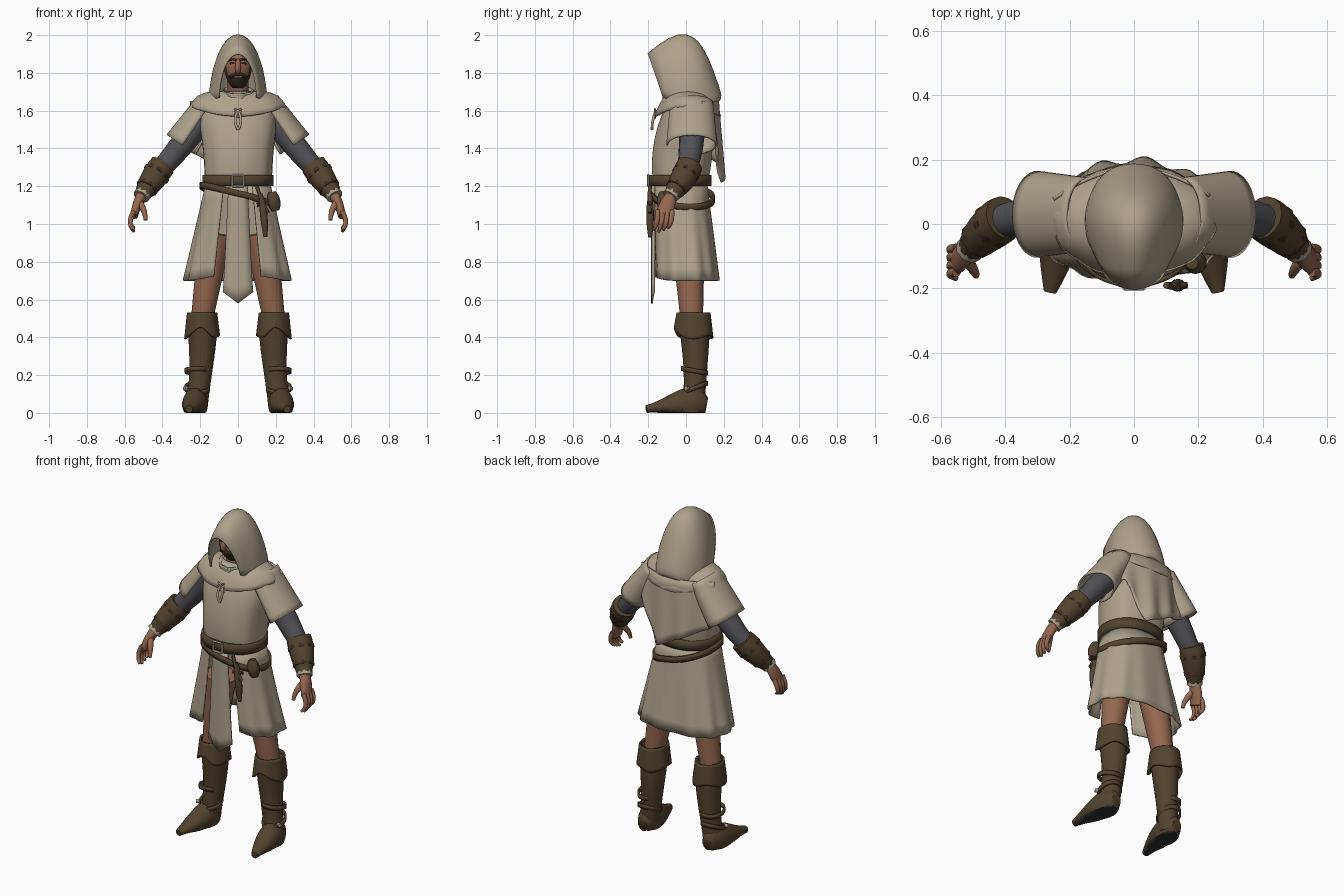
import bpy, bmesh
from math import sin, cos, pi, radians
from mathutils import Vector

SIDE, BACK, UP = Vector((1, 0, 0)), Vector((0, 1, 0)), Vector((0, 0, 1))

cube = bpy.data.objects.get("Cube")
if cube:
    bpy.data.objects.remove(cube)


def material(name, *rgb):
    mat = bpy.data.materials.new(name)
    mat.use_nodes = True
    mat.diffuse_color = (*rgb, 1)
    shader = next(node for node in mat.node_tree.nodes if node.type == 'BSDF_PRINCIPLED')
    shader.inputs["Base Color"].default_value = (*rgb, 1)
    return mat


cloth = material("cream cloth", .42, .36, .26)
leather = material("brown leather", .085, .056, .027)
skin = material("skin", .3, .135, .08)
grey = material("grey undershirt", .085, .085, .095)
hair = material("dark hair", .045, .026, .015)
metal = material("pale metal", .38, .35, .29)
sole = material("dark sole", .03, .03, .03)


def bend(controls, t):
    """Point at t on the smooth curve shaped by the controls (numbers or vectors)."""
    while len(controls) > 1:
        controls = [a + (b - a) * t for a, b in zip(controls, controls[1:])]
    return controls[0]


def squared(value, power):
    return abs(value) ** power * (1 if value >= 0 else -1)


def skin_rows(name, mats, rows, closed=True, caps=False, thick=0, mirror=False, rule=None):
    """Skin a grid of point rows, then shade and finish the object."""
    bm = bmesh.new()
    grid = [[bm.verts.new(point) for point in row] for row in rows]
    count = len(rows[0])
    for upper, lower in zip(grid, grid[1:]):
        for i in range(count if closed else count - 1):
            j = (i + 1) % count
            bm.faces.new((upper[i], upper[j], lower[j], lower[i]))
    if caps:
        bm.faces.new(grid[0])
        bm.faces.new(grid[-1])
    bmesh.ops.recalc_face_normals(bm, faces=bm.faces)
    bm.normal_update()
    if rule:
        for face in bm.faces:
            face.material_index = rule(face.calc_center_median(), face.normal)
    mesh = bpy.data.meshes.new(name)
    bm.to_mesh(mesh)
    bm.free()
    for mat in mats:
        mesh.materials.append(mat)
    part = bpy.data.objects.new(name, mesh)
    bpy.context.collection.objects.link(part)
    bpy.ops.object.select_all(action='DESELECT')
    part.select_set(True)
    bpy.context.view_layer.objects.active = part
    bpy.ops.object.shade_smooth_by_angle(angle=radians(50))
    if thick:
        solid = part.modifiers.new("Thickness", 'SOLIDIFY')
        solid.thickness, solid.offset = thick, 0
    if mirror:
        part.modifiers.new("Mirror", 'MIRROR')


def ovals(name, mats, heights, widths, depths, middles, x=0, steps=8, sides=40, power=1,
          gap=0, wave=lambda angle, t: (0, 1), **finish):
    """Stack of level ovals; wave gives lift and swell, gap leaves the front open."""
    rows = []
    for k in range(steps + 1):
        t, row = k / steps, []
        for i in range(sides):
            angle = gap + (2 * pi - 2 * gap) * i / (sides - 1 if gap else sides)
            lift, swell = wave(angle, t)
            row.append((x + bend(widths, t) * swell * squared(sin(angle), power),
                        bend(middles, t) - bend(depths, t) * swell * squared(cos(angle), power),
                        bend(heights, t) + lift))
        rows.append(row)
    skin_rows(name, mats, rows, closed=not gap, **finish)


def tube(name, mats, path, radii, across=None, steps=8, sides=14, hint=BACK, arc=None, **finish):
    """Oval tube along a curve; radii run along the hint, across runs sideways."""
    path, rows = [Vector(point) for point in path], []
    for k in range(steps + 1):
        t = k / steps
        along = bend([b - a for a, b in zip(path, path[1:])], t).normalized()
        first = (hint - along * along.dot(hint)).normalized()
        second = along.cross(first)
        start, end = arc or (0, 2 * pi)
        row = []
        for i in range(sides):
            angle = start + (end - start) * i / (sides - 1 if arc else sides)
            point = (bend(path, t) + first * bend(radii, t) * cos(angle)
                     + second * bend(across or radii, t) * sin(angle))
            point.z = max(point.z, 0)
            row.append(point)
        rows.append(row)
    skin_rows(name, mats, rows, closed=not arc, caps=not arc, **finish)


def bar(name, mat, start, end, radius, **finish):
    tube(name, [mat], [start, end], [radius], steps=1, sides=8, **finish)


# Tunic body
ovals("tunic_body", [cloth], (1.2, 1.7), (.17, .2, .14, .3, .1), (.14, .17, .16, .15, .08),
      (-.03, -.02, .02), steps=12, power=.85, caps=True,
      wave=lambda angle, t: (0, 1 + .015 * sin(9 * angle) * (1 - t)))

# Skirt, open at the front, with folds that grow toward the hem
ovals("skirt", [cloth], (1.2, .7), (.17, .28), (.14, .17), (-.03, 0), sides=72, power=.8, gap=.37,
      thick=.01, wave=lambda angle, t: (.03 * t * max(0, cos(angle)) ** 4, 1 + .03 * t * sin(11 * angle)))

# Hanging front panel with a pointed end
panel = []
for k in range(9):
    t = k / 8
    half = .05 + .03 * t
    panel.append([(s * half, -.18 + .01 * s * s, 1.2 - .62 * t + .06 * t ** 6 * abs(s))
                  for s in (-1, -.5, 0, .5, 1)])
skin_rows("front_panel", [cloth], panel, closed=False, thick=.01)

# Belts and buckle
ovals("waist_belt", [leather], (1.2, 1.26), [.18], [.158], [-.03], steps=2, power=.9, thick=.016)
ovals("hip_belt", [leather], (1.13, 1.165), [.196], [.166], [-.02], steps=1, power=.9, thick=.014,
      wave=lambda angle, t: (.015 * cos(angle) - .055 * sin(angle), 1))
for s in (-1, 1):
    edge, level = .03 * s, 1.23 + .03 * s
    bar("buckle_upright", metal, (edge, -.2, 1.2), (edge, -.2, 1.26), .006)
    bar("buckle_crossbar", metal, (-.03, -.2, level), (.03, -.2, level), .006)

# Hanging dagger and pouch on the left hip
tube("dagger_strap", [leather], [(.1, -.19, 1.2), (.13, -.2, 1.1), (.16, -.19, 1.06)], [.01])
tube("dagger_sheath", [leather], [(.12, -.19, 1.16), (.14, -.19, 1.05), (.145, -.19, .93)], (.01, .03, .01))
bar("dagger_guard", hair, (.1, -.19, 1.1), (.165, -.19, 1.11), .01)
tube("belt_pouch", [leather], [(.18, -.12, 1.17), (.2, -.12, 1.07)], (.02, .05, .02))

# Shoulder mantle dipping at front and back, and the neck collar
ovals("shoulder_mantle", [cloth], (1.7, 1.7, 1.62), (.1, .22, .25), (.08, .14, .17), [.01], thick=.01,
      wave=lambda angle, t: (-.05 * t * cos(angle) ** 2, 1 + .015 * t * sin(10 * angle)))
ovals("neck_collar", [cloth], (1.63, 1.71), (.1, .07, .08), (.1, .08, .09), [-.03], thick=.01,
      wave=lambda angle, t: (-.02 * t * cos(angle), 1 + .06 * t * sin(8 * angle)))

# Chest lacing
for s in (-1, 1):
    tube("chest_lace", [cloth], [(0, -.16, 1.6), (.03 * s, -.18, 1.55), (0, -.18, 1.5)], [.007])
    for level in (1.57, 1.6):
        bar("cross_lace", cloth, (-.02, -.165, level - .01 * s), (.02, -.165, level + .01 * s), .005)

# Back cape hanging to an off-centre point
cape = []
for k in range(9):
    t, row = k / 8, []
    for i in range(33):
        x = i / 66 - .25
        hem = 1.22 + (.5 * (.07 - x) if x < .07 else min(2 * (x - .07), .24))
        y = .17 + .025 * t - 1.5 * x * x + .012 * t * sin(45 * x)
        row.append((x, y, 1.65 + (hem - 1.65) * t))
    cape.append(row)
skin_rows("back_cape", [cloth], cape, closed=False, thick=.01)

# Hood: half-oval arches swept from the face opening over the crown to the nape
crown_y, crown_z = (-.2, 0, .12, .12, .22, .17), (1.9, 2.07, 2.1, 1.7, 1.7, 1.65)
hood = []
for k in range(17):
    t, row = k / 16, []
    foot_y, foot_z = bend((-.12, .05, .12), t), bend((1.67, 1.62, 1.6), t)
    for i in range(25):
        angle = pi * (i / 24 - .5)
        rise = cos(angle)
        row.append((bend((.1, .19, .14, .1), t) * sin(angle),
                    foot_y + (bend(crown_y, t) - foot_y) * rise,
                    foot_z + (bend(crown_z, t) - foot_z) * rise))
    hood.append(row)
skin_rows("hood", [cloth], hood, closed=False, thick=.01)

# Head with beard, nose, lips, eyes and brows
ovals("head", [skin, hair], (1.72, 1.95), (.03, .08, .07, .1, .02), (.03, .1, .09, .1, .02), [-.05],
      steps=14, caps=True,
      rule=lambda spot, normal: int(spot.z < 1.79 or spot.z < 1.84 and abs(spot.x) > .056 or spot.z > 1.92))
bar("neck", skin, (0, -.01, 1.6), (0, -.02, 1.77), .055)
tube("nose", [skin], [(0, -.13, 1.87), (0, -.16, 1.82), (0, -.13, 1.8)], (.01, .02, .01), hint=SIDE)
tube("moustache", [hair], [(-.04, -.11, 1.78), (0, -.16, 1.81), (.04, -.11, 1.78)], [.008], hint=UP)
bar("lips", skin, (-.02, -.126, 1.78), (.02, -.126, 1.78), .005)
bar("eye", hair, (.017, -.132, 1.85), (.042, -.12, 1.85), .005, mirror=True)
tube("eyebrow", [hair], [(.01, -.137, 1.866), (.03, -.14, 1.88), (.05, -.115, 1.866)], [.006], mirror=True)

# Arms and open-fronted short sleeves
tube("arm", [grey], [(.16, .03, 1.61), (.3, .04, 1.4), (.43, 0, 1.27)], (.07, .07, .05), mirror=True)
tube("short_sleeve", [cloth], [(.15, .03, 1.64), (.3, .03, 1.42)], (.11, .13), (.07, .09), sides=24,
     arc=(radians(-110), radians(185)), thick=.01, mirror=True)

# Bracers with straps and a cuff at the wrist
forearm = [Vector(point) for point in ((.4, .02, 1.31), (.45, -.01, 1.24), (.51, -.08, 1.15))]
girth = (.07, .08, .04)
tube("bracer", [leather], forearm, girth, mirror=True)
for name, mat, t in (("upper_strap", hair, .3), ("lower_strap", hair, .75), ("wrist_cuff", cloth, .98)):
    bar(name, mat, bend(forearm, t - .05), bend(forearm, t + .05), bend(girth, t) + .003, mirror=True)

# Hands
tube("palm", [skin], [(.51, -.08, 1.15), (.54, -.1, 1.1), (.55, -.12, 1.04)], (.03, .05, .04), (.03, .02),
     mirror=True)
for i in range(4):
    y, lift = i / 40 - .15, .01 * abs(i - 1)
    tube("finger", [skin], [(.55, y, 1.07), (.59, y, 1), (.55, y - .02, .96 + lift)], (.014, .014, .008),
         mirror=True)
tube("thumb", [skin], [(.52, -.11, 1.11), (.49, -.15, 1.07), (.49, -.16, 1.02)], (.02, .01), mirror=True)

# Bare legs
tube("leg", [skin], [(.12, .01, .95), (.19, .03, .5)], (.09, .06), mirror=True)

# Boots with turned-down cuffs, dark soles and ankle straps
tube("boot_shaft", [leather], [(.19, .04, .5), (.18, .06, .3), (.22, .04, .03)], (.08, .08, .05, .06),
     sides=18, mirror=True)
ovals("boot_cuff", [leather], (.53, .4), (.075, .09), (.085, .1), [.04], x=.19, thick=.01, mirror=True,
      wave=lambda angle, t: (t * (.05 * max(0, cos(angle)) ** 6 + .01 * sin(3 * angle)),
                             1 + .015 * sin(6 * angle)))
tube("boot_foot", [leather, sole], [(.22, .11, .04), (.22, 0, .06), (.26, -.21, .02)], (.04, .16, .03, .02),
     (.03, .09, .07, .02), steps=12, sides=18, hint=UP, mirror=True,
     rule=lambda spot, normal: int(spot.z < .01 and normal.z < -.5))
for level, tilt in ((.12, -.025), (.21, .012)):
    ovals("ankle_strap", [leather], (level, level + .025), [.063], [.067], [.045], x=.215, steps=1,
          thick=.01, mirror=True, wave=lambda angle, t: (tilt * cos(angle), 1))
bar("strap_buckle", metal, (.27, .01, .13), (.285, 0, .13), .012, mirror=True)
